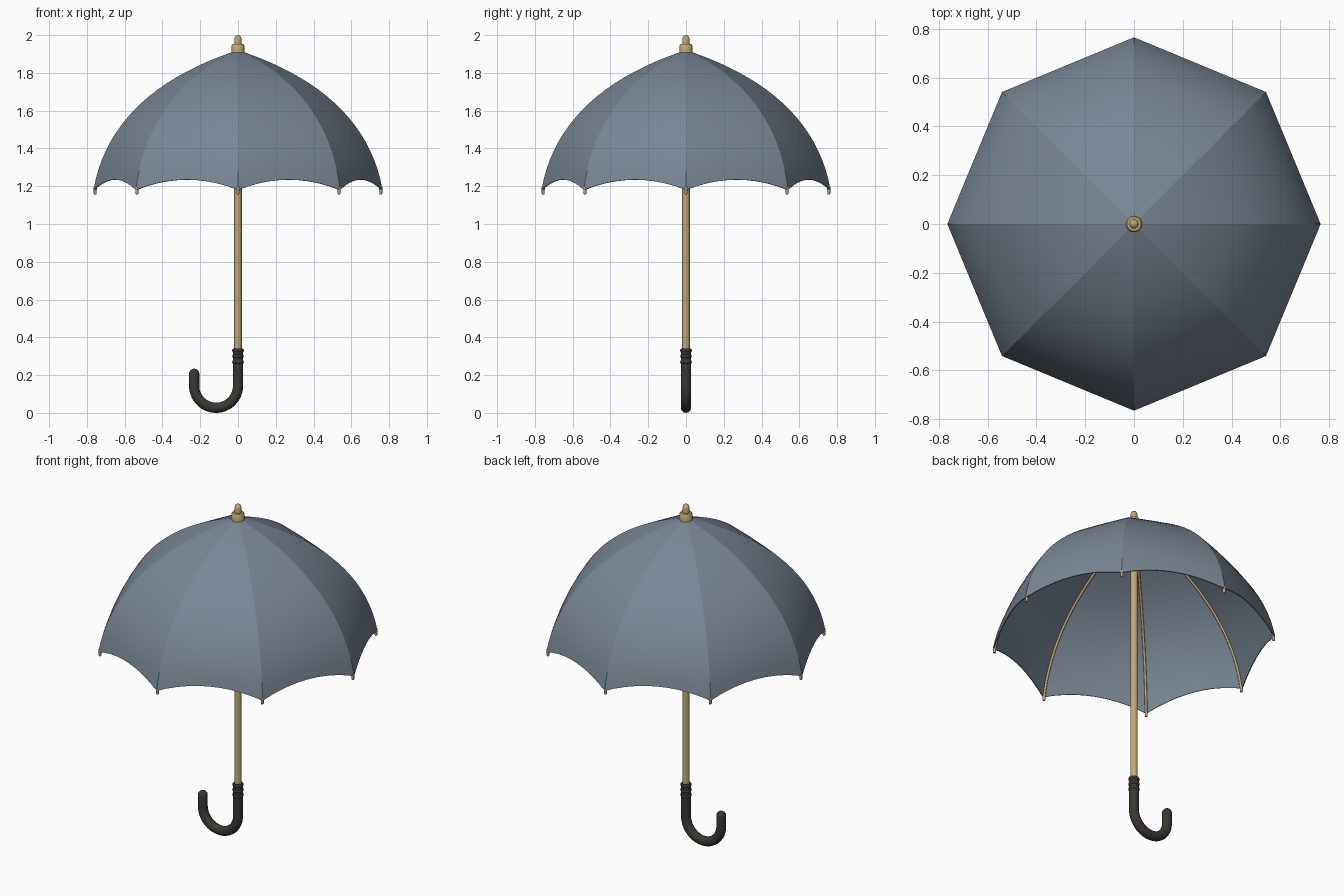
import bpy, bmesh, math
from mathutils import Vector

if "Cube" in bpy.data.objects:
    bpy.data.objects.remove(bpy.data.objects["Cube"])


def material(name, rgb):
    m = bpy.data.materials.new(name)
    m.diffuse_color = (*rgb, 1)
    m.use_nodes = True
    m.node_tree.nodes["Principled BSDF"].inputs["Base Color"].default_value = m.diffuse_color
    return m


CLOTH = material("slate_cloth", (0.19, 0.24, 0.30))
BRASS = material("brass", (0.55, 0.40, 0.17))
DARK = material("dark_handle", (0.045, 0.038, 0.032))
SIDES, ROWS, COLS = 8, 20, 10
TOP, RIM, RIM_Z, SCALLOP = 1.92, 0.765, 1.18, 0.055


def rib_point(t):
    """Radius and height along a rib, from crown to rim."""
    pts = [(0, TOP), (0.40, 1.79), (0.70, 1.56), (RIM, RIM_Z)]
    w = [(1 - t) ** 3, 3 * t * (1 - t) ** 2, 3 * t * t * (1 - t), t ** 3]
    return Vector((sum(a * p[0] for a, p in zip(w, pts)),
                   sum(a * p[1] for a, p in zip(w, pts))))


def finish(bm, name, mat):
    me = bpy.data.meshes.new(name)
    bm.to_mesh(me)
    bm.free()
    ob = bpy.data.objects.new(name, me)
    bpy.context.collection.objects.link(ob)
    me.materials.append(mat)
    return ob


def smooth(ob, angle=40):
    bpy.ops.object.select_all(action='DESELECT')
    ob.select_set(True)
    bpy.context.view_layer.objects.active = ob
    bpy.ops.object.shade_smooth_by_angle(angle=math.radians(angle))


def lathe(name, profile, mat, loc=(0, 0, 0), seg=32):
    """Revolve (radius, z) points, listed bottom to top, around z."""
    bm = bmesh.new()
    vs = [bm.verts.new((r, 0, z)) for r, z in profile]
    es = [bm.edges.new(p) for p in zip(vs, vs[1:])]
    bmesh.ops.spin(bm, geom=vs + es, cent=(0, 0, 0), axis=(0, 0, 1),
                   angle=math.tau, steps=seg)
    bmesh.ops.remove_doubles(bm, verts=bm.verts, dist=1e-5)
    bmesh.ops.recalc_face_normals(bm, faces=bm.faces)
    ob = finish(bm, name, mat)
    ob.location = loc
    smooth(ob)
    return ob


def tube(name, points, radii, mat, res=4):
    """Round tube along a path, with a radius per point."""
    cu = bpy.data.curves.new(name, 'CURVE')
    cu.dimensions = '3D'
    cu.bevel_depth = 1
    cu.bevel_resolution = res
    cu.use_fill_caps = True
    sp = cu.splines.new('POLY')
    sp.points.add(len(points) - 1)
    for p, co, r in zip(sp.points, points, radii):
        p.co = (*co, 1)
        p.radius = r
    ob = bpy.data.objects.new(name, cu)
    bpy.context.collection.objects.link(ob)
    cu.materials.append(mat)
    bpy.ops.object.select_all(action='DESELECT')
    ob.select_set(True)
    bpy.context.view_layer.objects.active = ob
    bpy.ops.object.convert(target='MESH')
    smooth(bpy.context.object, 50)


# Canopy: eight panels stretched between ribs, with a scalloped hem
bm = bmesh.new()
crown = bm.verts.new((0, 0, TOP))
rings = []
for i in range(1, ROWS + 1):
    t = i / ROWS
    r, z = rib_point(t)
    ring = []
    for s in range(SIDES):
        a, b = (Vector((math.cos(k * math.tau / SIDES), math.sin(k * math.tau / SIDES), 0)) * r
                for k in (s, s + 1))
        for c in range(COLS):
            u = c / COLS
            p = a.lerp(b, u)
            p.z = z + SCALLOP * 4 * u * (1 - u) * t ** 3
            ring.append(bm.verts.new(p))
    rings.append(ring)
n = SIDES * COLS
for j in range(n):
    k = (j + 1) % n
    bm.faces.new((crown, rings[0][j], rings[0][k]))
    for up, low in zip(rings, rings[1:]):
        bm.faces.new((up[j], low[j], low[k], up[k]))
for f in bm.faces:
    f.smooth = True
seam = {v for ring in rings for v in ring[::COLS]} | {crown}
for e in bm.edges:
    if e.is_boundary or all(v in seam for v in e.verts):
        e.smooth = False
canopy = finish(bm, "canopy", CLOTH)
sol = canopy.modifiers.new("cloth_thickness", 'SOLIDIFY')
sol.thickness = 0.005
sol.offset = -1

# Ribs under the seams, and a small tip on each
for s in range(SIDES):
    a = s * math.tau / SIDES
    path = []
    for i in range(1, 25):
        t = i / 24
        p = rib_point(t)
        d = (p - rib_point(t - 0.01)).normalized()
        p += Vector((d.y, -d.x)) * 0.010
        path.append((p.x * math.cos(a), p.x * math.sin(a), p.y))
    tube(f"rib_{s + 1}", path, [0.007] * len(path), BRASS, 2)
    lathe(f"rib_tip_{s + 1}", [(0, 1.155), (0.006, 1.157), (0.008, 1.162), (0.008, 1.195), (0, 1.197)],
          BRASS, (0.756 * math.cos(a), 0.756 * math.sin(a), 0), 12)

# Shaft
lathe("shaft", [(0, 0.30), (0.02, 0.30), (0.02, 1.92), (0, 1.92)], BRASS)

# Ferrule collar and rounded point
lathe("ferrule", [(0, 1.905), (0.034, 1.905), (0.034, 1.945), (0.029, 1.952), (0.019, 1.952),
                  (0.019, 1.98), (0.016, 1.991), (0.009, 1.998), (0, 2.0)], BRASS)

# Hooked handle with a rounded end
R, G = 0.116, 0.027
CZ = R + G
path = [(0, 0, 0.34), (0, 0, 0.26), (0, 0, 0.20)]
path += [(-R + R * math.cos(a), 0, CZ - R * math.sin(a))
         for a in (math.pi * i / 28 for i in range(29))]
radii = [G] * len(path)
for i in range(7):
    a = math.pi / 2 * i / 6
    path.append((-2 * R, 0, 0.207 + G * math.sin(a)))
    radii.append(max(G * math.cos(a), 0.001))
tube("handle", path, radii, DARK, 6)

# Grip rings at the top of the handle
for i, z in enumerate((0.27, 0.30, 0.33)):
    bpy.ops.mesh.primitive_torus_add(major_radius=0.020, minor_radius=0.011, major_segments=32,
                                     minor_segments=12, location=(0, 0, z))
    ring = bpy.context.object
    ring.name = f"grip_ring_{i + 1}"
    ring.data.materials.append(DARK)
    smooth(ring, 60)
